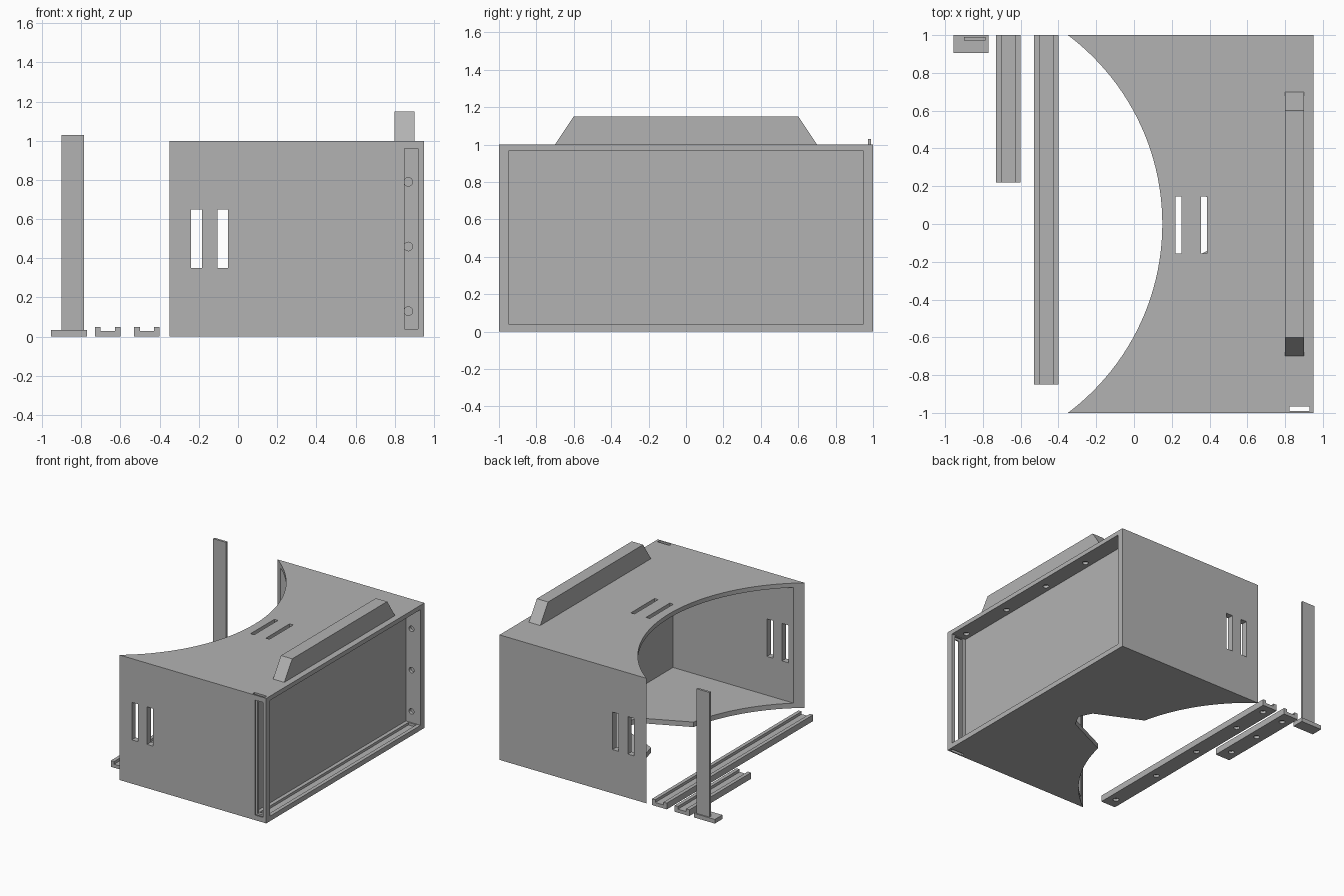
import bpy, bmesh, math
from mathutils import Matrix

cube = bpy.data.objects.get("Cube")
if cube:
    bpy.data.objects.remove(cube, do_unlink=True)

grey = bpy.data.materials.new("plain_grey")
grey.use_nodes = True
grey.diffuse_color = (0.45, 0.45, 0.45, 1)
grey.node_tree.nodes["Principled BSDF"].inputs["Base Color"].default_value = grey.diffuse_color


def finish(name, bm):
    bmesh.ops.recalc_face_normals(bm, faces=bm.faces)
    mesh = bpy.data.meshes.new(name)
    bm.to_mesh(mesh)
    bm.free()
    mesh.materials.append(grey)
    obj = bpy.data.objects.new(name, mesh)
    bpy.context.collection.objects.link(obj)
    return obj


def box(name, x, y, z):
    bm = bmesh.new()
    bmesh.ops.create_cube(bm, size=1)
    for v in bm.verts:
        v.co = [r[0] if c < 0 else r[1] for c, r in zip(v.co, (x, y, z))]
    return finish(name, bm)


def prism(name, outline, direction):
    """Extrude a closed 3D outline along a direction."""
    bm = bmesh.new()
    face = bm.faces.new([bm.verts.new(p) for p in outline])
    out = bmesh.ops.extrude_face_region(bm, geom=[face])
    verts = [v for v in out["geom"] if isinstance(v, bmesh.types.BMVert)]
    bmesh.ops.translate(bm, verts=verts, vec=direction)
    return finish(name, bm)


def cylinder(name, centre, radius, depth, sides=24, along_y=False):
    bm = bmesh.new()
    turn = Matrix.Rotation(math.pi / 2, 4, "X") if along_y else Matrix()
    bmesh.ops.create_cone(bm, cap_ends=True, segments=sides, radius1=radius,
                          radius2=radius, depth=depth,
                          matrix=Matrix.Translation(centre) @ turn)
    return finish(name, bm)


def cut(target, cutter):
    mod = target.modifiers.new("cut", "BOOLEAN")
    mod.operation = "DIFFERENCE"
    mod.solver = "EXACT"
    mod.object = cutter
    bpy.context.view_layer.objects.active = target
    bpy.ops.object.modifier_apply(modifier=mod.name)
    bpy.data.objects.remove(cutter, do_unlink=True)


# Housing with a rear chamber and a shallow recess on either side of a partition
housing = box("housing", (-0.35, 0.95), (-1, 1), (0, 1))
cut(housing, box("chamber", (-0.6, 0.78), (-0.95, 0.95), (0.04, 0.965)))
cut(housing, box("recess", (0.82, 1.1), (-0.95, 0.95), (0.04, 0.965)))
cut(housing, cylinder("curved_cut", (-1.1, 0, 0.5), 1.25, 2, sides=160))

# Notch in the floor
notch = [(0.1, 0.277), (0.48, 0.1), (0.53, 0), (0.48, -0.1), (0.1, -0.277)]
cut(housing, prism("floor_notch", [(x, y, -0.1) for x, y in notch], (0, 0, 0.3)))

# Vent slots in the side walls and the roof
for x in (-0.24, -0.105):
    cut(housing, box("side_slot", (x, x + 0.055), (-1.2, 1.2), (0.35, 0.65)))
for x in (0.22, 0.355):
    cut(housing, box("roof_slot", (x, x + 0.032), (-0.155, 0.145), (0.9, 1.1)))

# Loading slot, locking channel and floor groove
cut(housing, box("loading_slot", (0.85, 0.92), (-1.1, -0.9), (0.04, 0.96)))
cut(housing, box("lock_channel", (0.822, 0.93), (-0.99, -0.965), (-0.1, 1.1)))
cut(housing, box("floor_groove", (0.85, 0.92), (-0.94, 0.94), (0.02, 0.1)))

# Blind screw holes in the recess
for y in (-0.88, -0.42, 0.03, 0.48, 0.9):
    cut(housing, cylinder("roof_hole", (0.87, y, 0.96), 0.022, 0.05))
for z in (0.13, 0.46, 0.79):
    cut(housing, cylinder("wall_hole", (0.87, 0.95, z), 0.022, 0.05, along_y=True))

# Handle with sloping ends
side = [(-0.7, 1), (0.7, 1), (0.6, 1.15), (-0.6, 1.15)]
prism("handle", [(0.8, y, z) for y, z in side], (0.1, 0, 0))


# Loose channel rails with screw holes underneath
def rail(name, x, y0, holes):
    obj = box(name, (x, x + 0.13), (y0, 1), (0, 0.05))
    cut(obj, box("rail_groove", (x + 0.029, x + 0.101), (y0 - 1, 2), (0.028, 0.1)))
    for y in holes:
        cut(obj, cylinder("rail_hole", (x + 0.065, y, 0), 0.022, 0.04))


rail("short_rail", -0.73, 0.22, (0.32, 0.61, 0.9))
rail("long_rail", -0.53, -0.85, (-0.76, -0.3, 0.16, 0.62, 0.92))

# Locking key standing on its foot
box("key_foot", (-0.955, -0.77), (0.905, 1), (0, 0.033))
box("key_blade", (-0.9, -0.787), (0.972, 0.99), (0.02, 1.03))

for obj in bpy.context.scene.objects:
    if obj.type == "MESH":
        bpy.ops.object.select_all(action="DESELECT")
        obj.select_set(True)
        bpy.context.view_layer.objects.active = obj
        bpy.ops.object.shade_smooth_by_angle(angle=math.radians(20))
